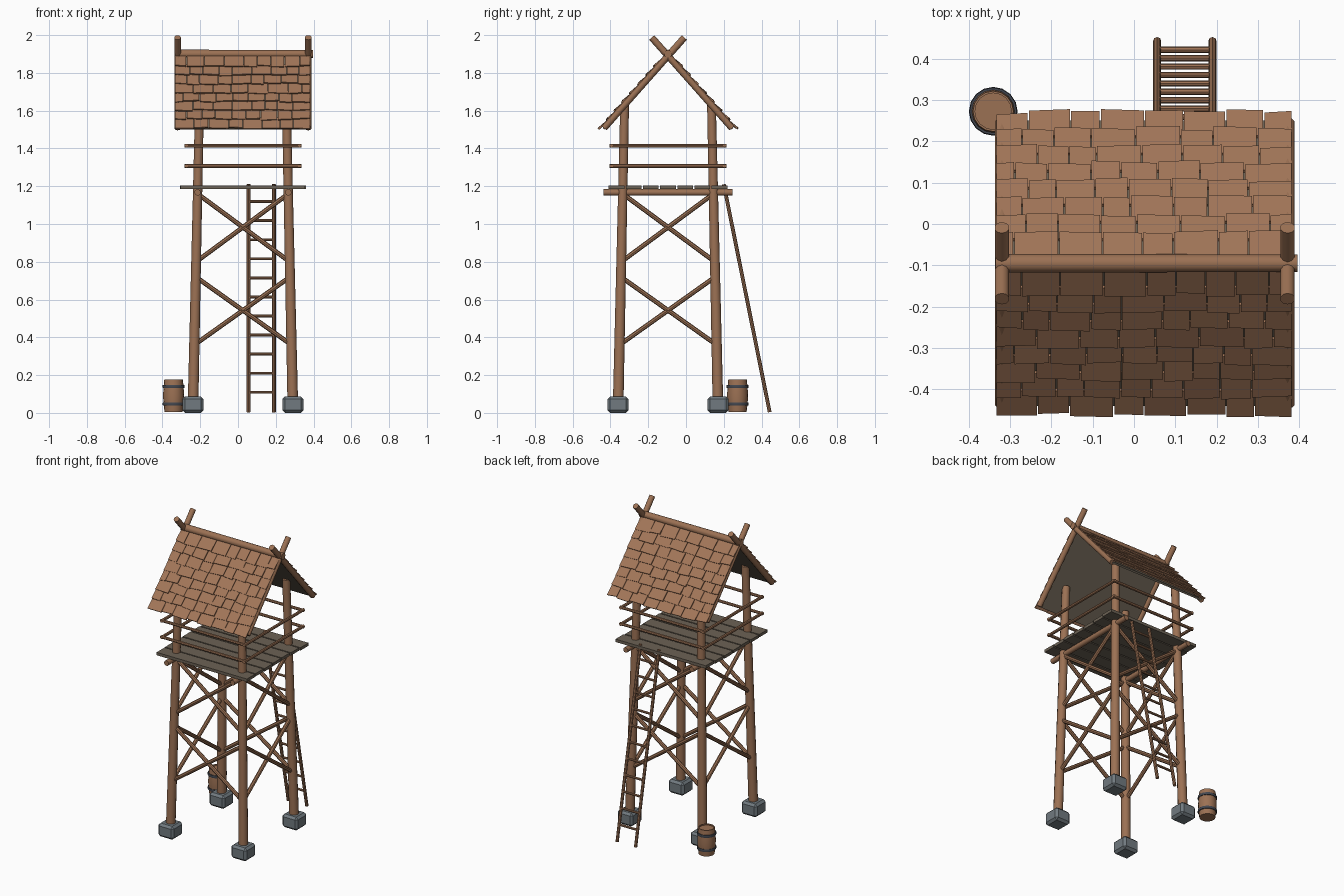
import bpy, bmesh, math, random
from mathutils import Vector, Matrix

if "Cube" in bpy.data.objects:
    bpy.data.objects.remove(bpy.data.objects["Cube"])

random.seed(4)
CX, CY = 0.026, -0.095          # tower axis


def mat(name, c):
    m = bpy.data.materials.new(name)
    m.diffuse_color = (*c, 1)
    m.use_nodes = True
    m.node_tree.nodes["Principled BSDF"].inputs["Base Color"].default_value = m.diffuse_color
    return m


WOOD = mat("log_wood", (0.33, 0.165, 0.088))
SHINGLE = mat("shingle_wood", (0.36, 0.18, 0.098))
PLANK = mat("weathered_plank", (0.15, 0.122, 0.09))
STONE = mat("grey_stone", (0.165, 0.195, 0.215))
IRON = mat("dark_iron", (0.055, 0.062, 0.078))


def finish(name, bm, material, smooth=False):
    bmesh.ops.recalc_face_normals(bm, faces=bm.faces[:])
    me = bpy.data.meshes.new(name)
    bm.to_mesh(me)
    bm.free()
    ob = bpy.data.objects.new(name, me)
    bpy.context.collection.objects.link(ob)
    me.materials.append(material)
    if smooth:
        bpy.ops.object.select_all(action='DESELECT')
        ob.select_set(True)
        bpy.context.view_layer.objects.active = ob
        bpy.ops.object.shade_smooth_by_angle(angle=math.radians(40))
    return ob


def add_log(bm, a, b, r1, r2=None, n=10):
    a, b = Vector(a), Vector(b)
    d = b - a
    m = Matrix.Translation((a + b) / 2) @ d.to_track_quat('Z', 'Y').to_matrix().to_4x4()
    bmesh.ops.create_cone(bm, cap_ends=True, segments=n, radius1=r1,
                          radius2=r1 if r2 is None else r2, depth=d.length, matrix=m)


def add_box(bm, lo, hi):
    lo, hi = Vector(lo), Vector(hi)
    m = Matrix.Translation((lo + hi) / 2) @ Matrix.Diagonal((*(hi - lo), 1))
    return bmesh.ops.create_cube(bm, size=1, matrix=m)['verts']


def half(z):                     # post distance from the axis at height z
    return 0.265 - 0.0215 * z


CORNERS = [(-1, -1), (1, -1), (1, 1), (-1, 1)]


def corner(i, z, h=None):
    sx, sy = CORNERS[i % 4]
    h = half(z) if h is None else h
    return (CX + sx * h, CY + sy * h, z)


# stone feet
bm = bmesh.new()
for i in range(4):
    x, y, _ = corner(i, 0)
    add_box(bm, (x - .056, y - .056, 0), (x + .056, y + .056, .087))
bmesh.ops.bevel(bm, geom=bm.edges[:], offset=0.014, segments=1, affect='EDGES')
finish("stone_feet", bm, STONE)

# leaning posts
bm = bmesh.new()
for i in range(4):
    add_log(bm, corner(i, .07), corner(i, 1.63), .029, .024, 12)
finish("posts", bm, WOOD, True)

# two tiers of cross braces on every side
bm = bmesh.new()
for i in range(4):
    for lo, hi in ((.36, .72), (.80, 1.16)):
        add_log(bm, corner(i, lo), corner(i + 1, hi), .0125, n=8)
        add_log(bm, corner(i, hi), corner(i + 1, lo), .0125, n=8)
finish("cross_braces", bm, WOOD, True)

# beams under the platform
bm = bmesh.new()
for sx in (-1, 1):
    x = CX + sx * half(1.165)
    add_log(bm, (x, CY - .342, 1.167), (x, CY + .342, 1.167), .017)
finish("platform_beams", bm, WOOD, True)

# platform planks
bm = bmesh.new()
w = 0.636 / 7
for i in range(7):
    y = CY - .318 + i * w
    j = random.uniform(-.006, .006)
    add_box(bm, (CX - .328 + j, y + .004, 1.185), (CX + .328 + j, y + w - .004, 1.204))
finish("platform_planks", bm, PLANK)

# hand rails
bm = bmesh.new()
for z in (1.307, 1.415):
    for i in range(4):
        a, b = Vector(corner(i, z, .3)), Vector(corner(i + 1, z, .3))
        e = (b - a).normalized() * .01
        add_log(bm, a - e, b + e, .0095, n=8)
finish("hand_rails", bm, WOOD, True)

# ladder at the back
bm = bmesh.new()
LT, LB = Vector((0, .2, 1.21)), Vector((0, .443, .004))
for x in (.056, .19):
    add_log(bm, LB + Vector((x, 0, 0)), LT + Vector((x, 0, 0)), .010, n=8)
for i in range(11):
    p = LB.lerp(LT, (.105 + i * .101) / 1.206)
    add_log(bm, p + Vector((.054, 0, 0)), p + Vector((.192, 0, 0)), .0075, n=8)
finish("ladder", bm, WOOD, True)

# roof: slope frame with s = distance down the slope, n = outward distance
APEX_Z, DY, DZ = 1.89, 0.6634, 0.7482


def roof_pt(side, x, s, n):
    return Vector((x, CY + side * (s * DY + n * DZ), APEX_Z - s * DZ + n * DY))


def roof_box(bm, side, x0, x1, s0, s1, n0, n1, tilt=0.0, skew=0.0):
    for v in add_box(bm, (x0, s0, n0), (x1, s1, n1)):
        x, s, n = v.co
        low = s > (s0 + s1) / 2
        if low:
            n += tilt
            s += skew if x > (x0 + x1) / 2 else -skew
        v.co = roof_pt(side, x, s, n)


# crossed rafters at both gables
bm = bmesh.new()
for x in (CX - .346, CX + .346):
    for side in (-1, 1):
        add_log(bm, roof_pt(side, x, -.13, 0), roof_pt(side, x, .511, 0), .018)
finish("crossed_rafters", bm, WOOD, True)

# ridge log
bm = bmesh.new()
add_log(bm, (CX - .362, CY, 1.900), (CX + .370, CY, 1.900), .023, .021, 12)
finish("ridge_log", bm, WOOD, True)

# roof boards beneath the shingles
bm = bmesh.new()
for side in (-1, 1):
    roof_box(bm, side, CX - .345, CX + .345, .0, .515, -.006, .006)
finish("roof_boards", bm, PLANK)

# shingle rows
bm = bmesh.new()
PITCH = .0625
for side in (-1, 1):
    for row in range(8):
        s1 = .528 - row * PITCH
        x, end = CX - .360, CX + .358
        first = True
        while x < end - .01:
            wd = random.uniform(.065, .11) * (.6 if first and row % 2 else 1)
            if end - (x + wd) < .045:
                wd = end - x
            roof_box(bm, side, x + .001, x + wd - .002, max(.004, s1 - .078),
                     s1 + random.uniform(-.006, .006), .005, .014,
                     random.uniform(.007, .012), random.uniform(-.003, .003))
            x += wd
            first = False
finish("shingles", bm, SHINGLE)


# barrel: lathe helper
def lathe(name, prof, material, n=16):
    bm = bmesh.new()
    rings = [[bm.verts.new((-.341 + r * math.cos(2 * math.pi * k / n),
                            .273 + r * math.sin(2 * math.pi * k / n), z))
              for k in range(n)] for r, z in prof]
    for a, b in zip(rings, rings[1:]):
        for k in range(n):
            bm.faces.new((a[k], a[(k + 1) % n], b[(k + 1) % n], b[k]))
    bm.faces.new(rings[0])
    bm.faces.new(rings[-1])
    finish(name, bm, material, True)


lathe("barrel_body", [(.048, .006), (.053, .05), (.056, .092), (.053, .135),
                      (.049, .178), (.044, .178), (.044, .17)], WOOD)
for nm, z in (("barrel_hoop_low", .047), ("barrel_hoop_high", .14)):
    lathe(nm, [(.057, z - .008), (.059, z), (.057, z + .008)], IRON)
